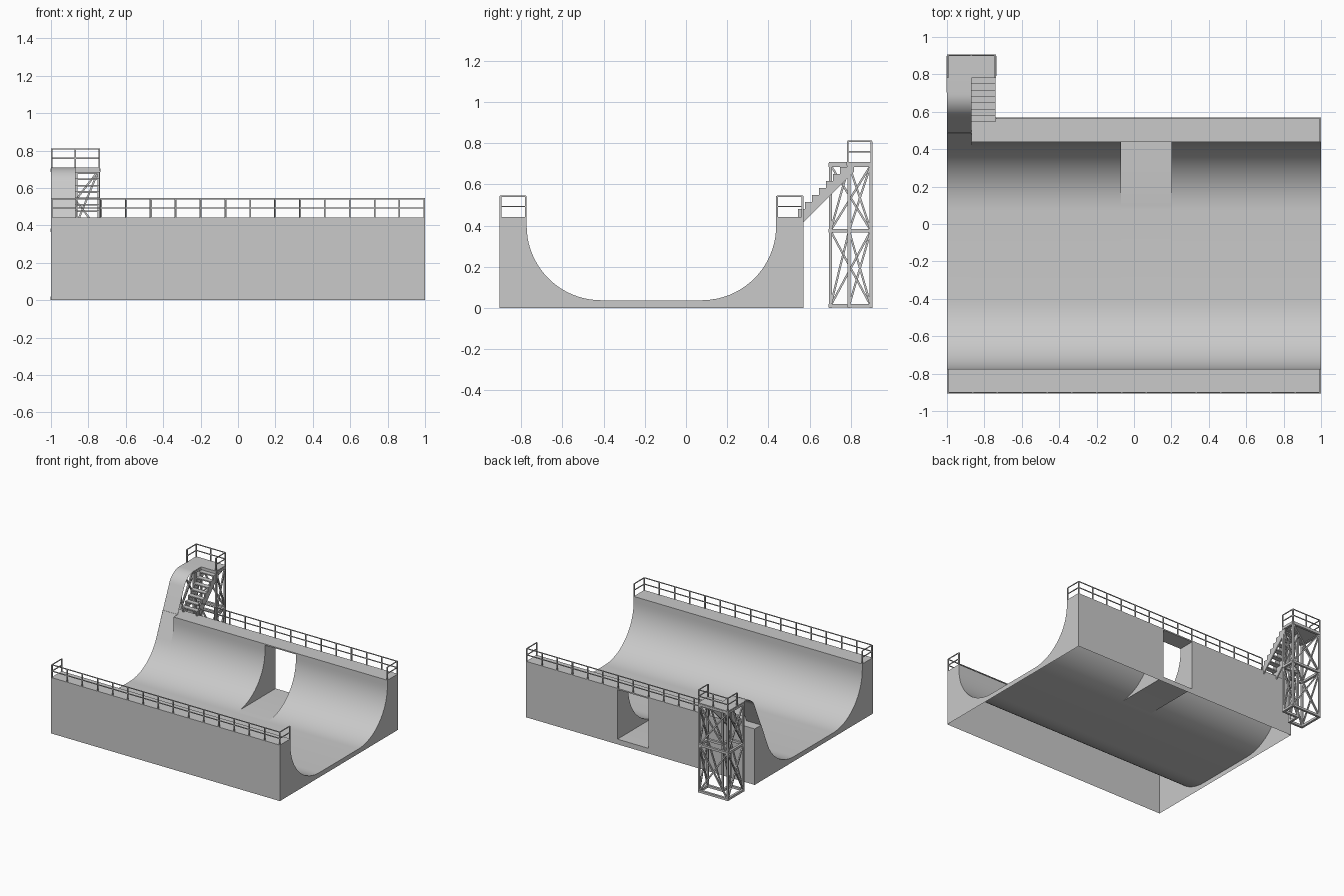
import bpy, bmesh
from math import sin, cos, radians
from mathutils import Vector, Matrix

cube = bpy.data.objects.get("Cube")
if cube:
    bpy.data.objects.remove(cube, do_unlink=True)

grey = bpy.data.materials.new("plain_grey")
grey.use_nodes = True
colour = (0.588, 0.588, 0.588, 1)
grey.diffuse_color = colour
grey.node_tree.nodes["Principled BSDF"].inputs["Base Color"].default_value = colour

# Main dimensions
FRONT, BACK, TOP = -0.905, 0.57, 0.4425
LIP_F, LIP_B, FLOOR, R = -0.774, 0.438, 0.037, 0.362
ROLL_X, STAIR_X = -0.87, -0.738        # roll-in edge, stair edge
GAP = (-0.07, 0.2)
DECK, DECK_Y, TOWER_Y, END_Y = 0.709, 0.785, 0.695, 0.905


def finish(name, bm, smooth=False):
    mesh = bpy.data.meshes.new(name)
    bm.to_mesh(mesh)
    bm.free()
    mesh.materials.append(grey)
    obj = bpy.data.objects.new(name, mesh)
    bpy.context.collection.objects.link(obj)
    if smooth:
        bpy.ops.object.select_all(action='DESELECT')
        obj.select_set(True)
        bpy.context.view_layer.objects.active = obj
        bpy.ops.object.shade_smooth_by_angle(angle=radians(30))
    return obj


def strip(bm, profile, x0, x1):
    """Sweep a (y, z) profile along x."""
    rows = [[bm.verts.new((x, y, z)) for x in (x0, x1)] for y, z in profile]
    for a, b in zip(rows, rows[1:]):
        bm.faces.new((a[0], a[1], b[1], b[0]))


def cap(bm, outline, x, flip=False):
    """Flat wall filling a (y, z) outline at a fixed x."""
    pts = outline[::-1] if flip else outline
    bm.faces.new([bm.verts.new((x, y, z)) for y, z in pts])


def box(bm, lo, hi):
    lo, hi = Vector(lo), Vector(hi)
    m = Matrix.Translation((lo + hi) / 2) @ Matrix.Diagonal((hi - lo).to_4d())
    m[3][3] = 1
    bmesh.ops.create_cube(bm, size=1, matrix=m)


def bar(bm, a, b, width):
    """Square bar between two points."""
    a, b = Vector(a), Vector(b)
    d = b - a
    m = Matrix.Translation((a + b) / 2) @ d.to_track_quat('Z', 'Y').to_matrix().to_4x4()
    bmesh.ops.create_cube(bm, size=1, matrix=m @ Matrix.Diagonal((width, width, d.length, 1)))


def arc(cy, cz, r, start, end, n):
    return [(cy + r * sin(radians(start + (end - start) * i / n)),
             cz - r * cos(radians(start + (end - start) * i / n))) for i in range(n + 1)]


# Ramp profiles
CZ, CF, CB = FLOOR + R, LIP_F + R, LIP_B - R
front_half = [(FRONT, 0), (FRONT, TOP), (LIP_F, TOP)] + arc(CF, CZ, R, -90, 0, 20)
back_end = [(LIP_B, TOP), (BACK, TOP), (BACK, 0)]
full = front_half + arc(CB, CZ, R, 0, 90, 20) + back_end

SLOPE = 67
lower = arc(CB, CZ, R, 0, SLOPE, 15)
ty, tz = lower[-1]
slope_y = ty + (TOP - tz) / (sin(radians(SLOPE)) / cos(radians(SLOPE)))
crest_r = 0.136
crest = arc(TOWER_Y, DECK - crest_r, crest_r, 180 + SLOPE, 180, 12)
crest = [(2 * TOWER_Y - y if y > TOWER_Y else y, z) for y, z in crest]
roll_in = front_half + lower + crest + [(DECK_Y, DECK)]

gap_arc = arc(CB, CZ, R, 8.3, 90, 18)
gap_z = gap_arc[0][1]

# Half pipe shell, open underneath
bm = bmesh.new()
strip(bm, roll_in, -1, ROLL_X)
strip(bm, [(slope_y, TOP), (BACK, TOP), (BACK, 0)], -1, ROLL_X)
strip(bm, full, ROLL_X, GAP[0])
strip(bm, full, GAP[1], 1)
strip(bm, front_half + arc(CB, CZ, R, 0, 8.3, 2) + [(BACK, gap_z), (BACK, 0)], *GAP)
cap(bm, full, 1, flip=True)
cap(bm, front_half + lower + [(slope_y, TOP), (BACK, TOP), (BACK, 0)], -1)
gap_wall = gap_arc + [(LIP_B, TOP), (BACK, TOP), (BACK, gap_z)]
cap(bm, gap_wall, GAP[0], flip=True)
cap(bm, gap_wall, GAP[1])
cap(bm, arc(CB, CZ, R, SLOPE, 90, 5) + [(LIP_B, TOP), (slope_y, TOP)], ROLL_X)
finish("half_pipe", bm, smooth=True)

# Bridge across the gap
bm = bmesh.new()
box(bm, (GAP[0], LIP_B, TOP - 0.01), (GAP[1], BACK, TOP))
finish("gap_bridge", bm)


# Railings
def railing(name, path, base, spacing=0.1328, height=0.1):
    bm = bmesh.new()
    up = Vector((0, 0, 1))
    points = [Vector((x, y, base)) for x, y in path]
    for a, b in zip(points, points[1:]):
        count = max(1, round((b - a).length / spacing))
        for i in range(count + 1):
            p = a.lerp(b, i / count)
            bar(bm, p, p + up * height, 0.008)
        for h in (height / 2, height):
            bar(bm, a + up * h, b + up * h, 0.006)
    finish(name, bm)


E = 0.996
railing("front_railing", [(-E, LIP_F - 0.004), (-E, FRONT + 0.004),
                          (E, FRONT + 0.004), (E, LIP_F - 0.004)], TOP)
railing("back_railing", [(STAIR_X + 0.004, BACK - 0.004), (E, BACK - 0.004),
                         (E, LIP_B + 0.004)], TOP)
railing("tower_railing", [(-E, DECK_Y), (-E, END_Y - 0.004),
                          (STAIR_X - 0.004, END_Y - 0.004), (STAIR_X - 0.004, DECK_Y)], DECK)

# Tower deck
bm = bmesh.new()
box(bm, (-1, DECK_Y - 0.005, DECK - 0.018), (STAIR_X, END_Y, DECK))
box(bm, (-1, TOWER_Y, DECK - 0.018), (ROLL_X, DECK_Y - 0.005, DECK - 0.001))
finish("tower_deck", bm)

# Tower frame: L-shaped ring of posts, belts and braces
bm = bmesh.new()
W = 0.014
x0, x1, x2 = -1 + W / 2, ROLL_X - W / 2, STAIR_X - W / 2
y0, y1, y2 = TOWER_Y + W / 2, DECK_Y + W / 2, END_Y - W / 2
ring = [(x0, y0), (x1, y0), (x1, y1), (x2, y1), (x2, y2), (x0, y2)]
levels = [0.01, 0.375, DECK - 0.015]
for i, (a, b) in enumerate(zip(ring, ring[1:] + ring[:1])):
    bar(bm, (*a, 0), (*a, DECK - 0.01), W)
    for z in levels:
        bar(bm, (*a, z), (*b, z), 0.018)
    for low, high in zip(levels, levels[1:]):
        bar(bm, (*a, low), (*b, high), 0.01)
        if i > 2:
            bar(bm, (*b, low), (*a, high), 0.01)
finish("tower_frame", bm)

# Stairs: two sawtooth stringers and open treads
STEP, STEPS, SY, SZ = 0.0339, 7, 0.545, 0.48
teeth = []
for i in range(STEPS):
    y, z = SY + STEP * i, SZ + STEP * i
    teeth += [(y, z), (y + STEP, z)]
outline = [(SY, TOP), *teeth, (0.815, teeth[-1][1]), (0.815, 0.66), (BACK, 0.415), (BACK, TOP)]
bm = bmesh.new()
for x in (ROLL_X + 0.002, STAIR_X - 0.012):
    cap(bm, outline, x)
    cap(bm, outline, x + 0.01, flip=True)
    strip(bm, outline + outline[:1], x, x + 0.01)
finish("stair_stringers", bm)

bm = bmesh.new()
for y, z in teeth[::2]:
    box(bm, (ROLL_X + 0.002, y, z - 0.008), (STAIR_X - 0.002, y + STEP + 0.004, z + 0.001))
finish("stair_treads", bm)
